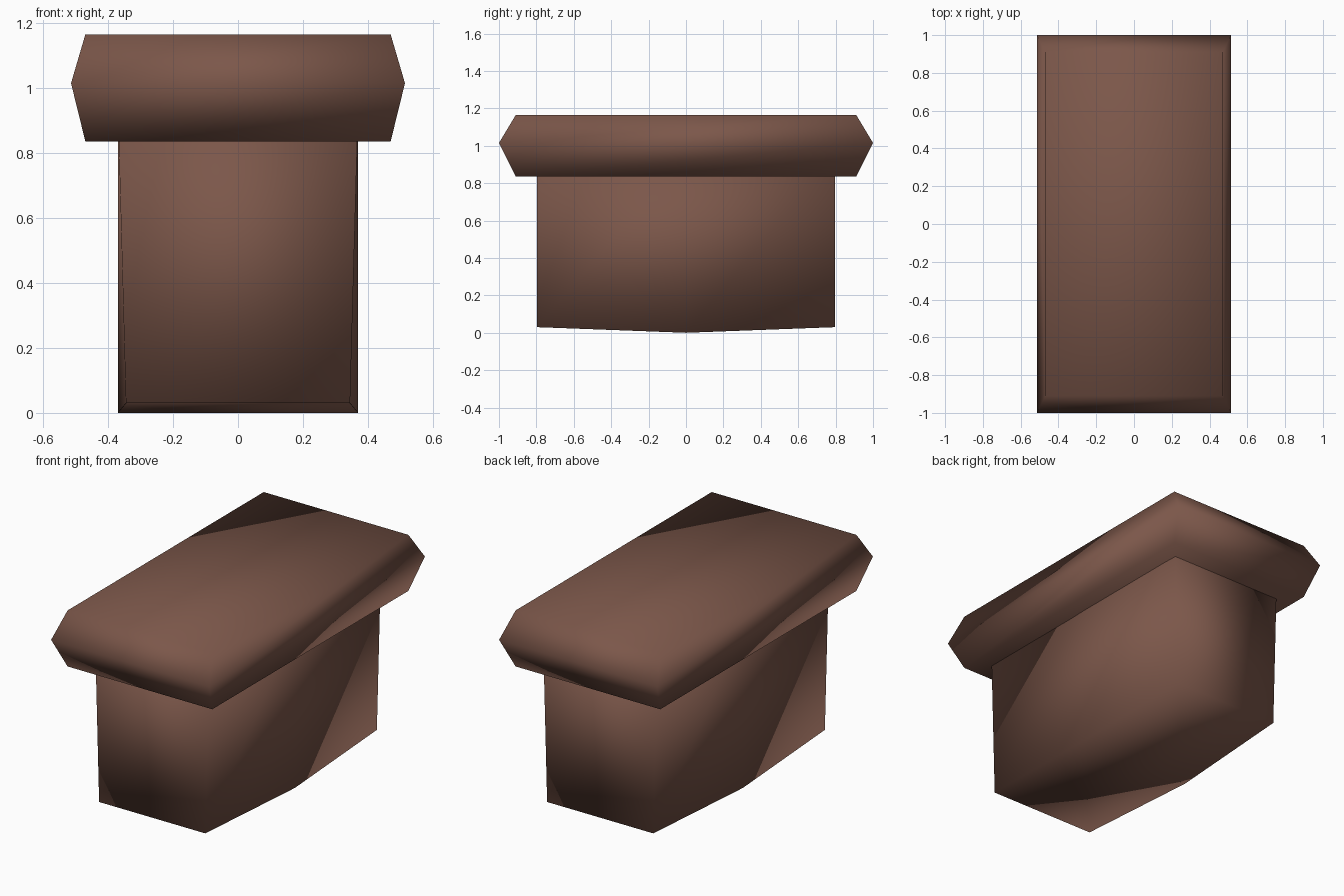
import bpy, bmesh

if "Cube" in bpy.data.objects:
    bpy.data.objects.remove(bpy.data.objects["Cube"])

brown = bpy.data.materials.new("brown")
brown.diffuse_color = (0.20, 0.095, 0.068, 1)
brown.use_nodes = True
brown.node_tree.nodes["Principled BSDF"].inputs["Base Color"].default_value = brown.diffuse_color


def loft(name, rings, bottom_caps, top_caps):
    """Skin stacked rings of points, close both ends, shade smooth."""
    bm = bmesh.new()
    loops = [[bm.verts.new(p) for p in ring] for ring in rings]
    n = len(rings[0])
    for a, b in zip(loops, loops[1:]):
        for i in range(n):
            j = (i + 1) % n
            bm.faces.new((a[i], a[j], b[j], b[i]))
    for loop, caps in ((loops[0], bottom_caps), (loops[-1], top_caps)):
        for cap in caps:
            bm.faces.new([loop[i] for i in cap])
    bmesh.ops.recalc_face_normals(bm, faces=bm.faces)
    for f in bm.faces:
        f.smooth = True
    mesh = bpy.data.meshes.new(name)
    bm.to_mesh(mesh)
    bm.free()
    mesh.materials.append(brown)
    obj = bpy.data.objects.new(name, mesh)
    bpy.context.collection.objects.link(obj)
    return obj


def rect(x, y, z):
    return [(-x, -y, z), (x, -y, z), (x, y, z), (-x, y, z)]


def hexagon(x_end, x_mid, y, z_end, z_mid):
    return [(-x_end, -y, z_end), (x_end, -y, z_end), (x_mid, 0, z_mid),
            (x_end, y, z_end), (-x_end, y, z_end), (-x_mid, 0, z_mid)]


# Cap slab with edges that bulge outward around the middle
loft("top_slab",
     [rect(0.47, 0.91, 0.836), rect(0.514, 1.0, 1.015), rect(0.47, 0.91, 1.165)],
     [(0, 1, 2, 3)], [(0, 1, 2, 3)])

# Body block: shallow keel underneath, ends narrowing slightly downward
halves = [(0, 1, 2, 5), (5, 2, 3, 4)]
loft("body",
     [hexagon(0.345, 0.37, 0.796, 0.03, 0.0), hexagon(0.37, 0.37, 0.796, 0.95, 0.95)],
     halves, halves)
